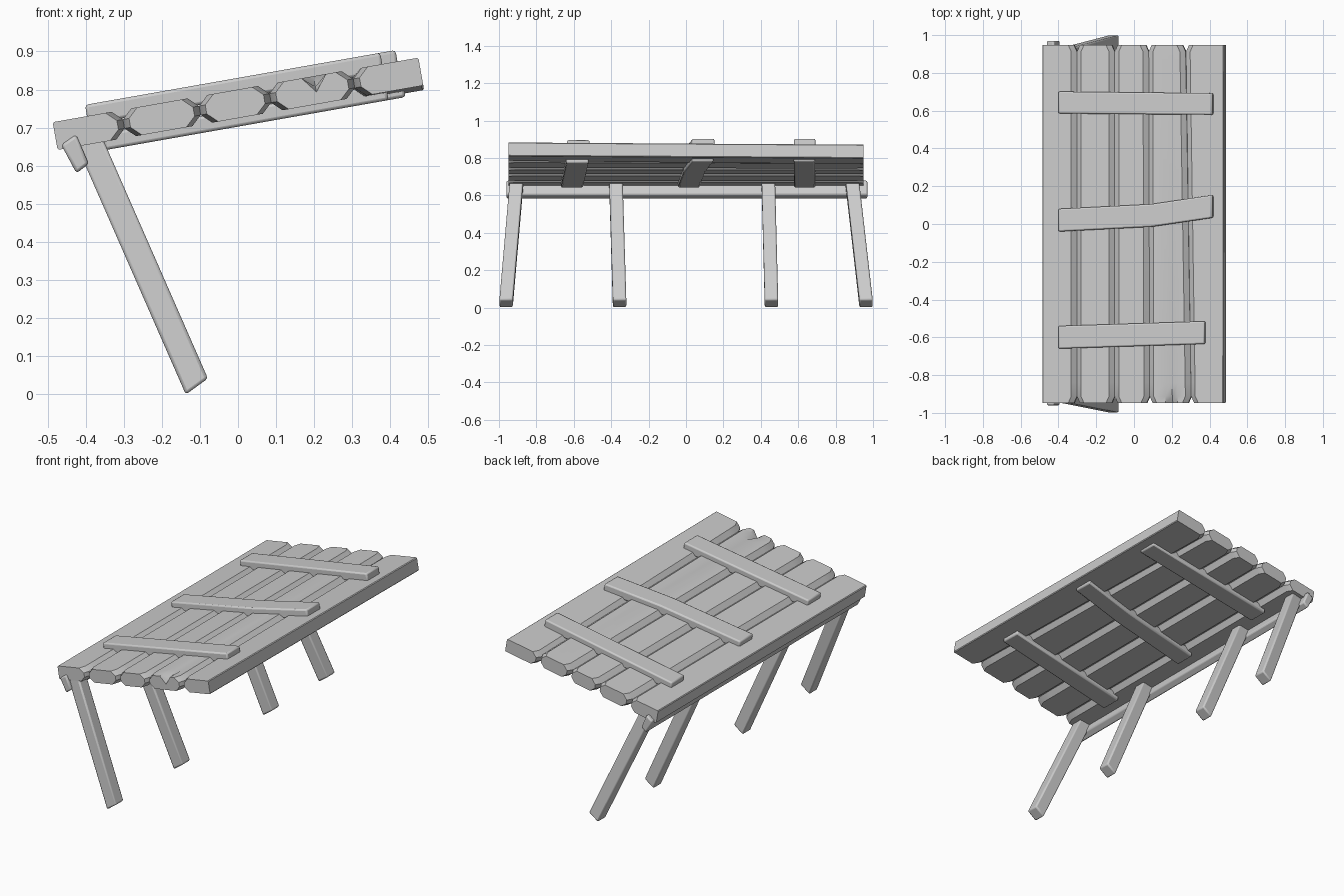
import bpy, bmesh, math
from mathutils import Vector

cube = bpy.data.objects.get("Cube")
if cube:
    bpy.data.objects.remove(cube, do_unlink=True)

wood = bpy.data.materials.new("weathered_grey_wood")
wood.use_nodes = True
GREY = (0.6, 0.6, 0.6, 1)
wood.diffuse_color = GREY
shader = wood.node_tree.nodes["Principled BSDF"]
shader.inputs["Base Color"].default_value = GREY
shader.inputs["Roughness"].default_value = 0.8

SLOPE = math.radians(10)
MID_Z = 0.7625
HALF = 0.037      # half thickness of the roof boards


def on_slope(x, y, w):
    """Point above x on the sloped roof plane, raised w along its normal."""
    return Vector((x - w * math.sin(SLOPE), y,
                   MID_Z + x * math.tan(SLOPE) + w * math.cos(SLOPE)))


def loft(name, rings, bevel=0.0, angle=50):
    """Skin a row of matching rings and cap both ends."""
    bm = bmesh.new()
    loops = [[bm.verts.new(p) for p in ring] for ring in rings]
    n = len(loops[0])
    for a, b in zip(loops, loops[1:]):
        for i in range(n):
            j = (i + 1) % n
            bm.faces.new((a[i], a[j], b[j], b[i]))
    bm.faces.new(loops[0])
    bm.faces.new(loops[-1])
    bmesh.ops.recalc_face_normals(bm, faces=bm.faces)
    mesh = bpy.data.meshes.new(name)
    bm.to_mesh(mesh)
    bm.free()
    mesh.materials.append(wood)
    obj = bpy.data.objects.new(name, mesh)
    bpy.context.collection.objects.link(obj)
    if bevel:
        mod = obj.modifiers.new("soft_edges", "BEVEL")
        mod.width, mod.segments = bevel, 2
    bpy.ops.object.select_all(action="DESELECT")
    obj.select_set(True)
    bpy.context.view_layer.objects.active = obj
    bpy.ops.object.shade_smooth_by_angle(angle=math.radians(angle))
    return obj


# Roof boards: chamfered sides meeting at a thin waist, nicked at the ends
front_seams = [-0.48, -0.30, -0.10, 0.085, 0.305, 0.48]
back_seams = [-0.48, -0.30, -0.10, 0.08, 0.275, 0.48]
stations = [(-0.948, 0.016, 0.042), (-0.912, 0, 0.028), (-0.84, 0, 0),
            (0.912, 0, 0), (0.948, 0.016, 0)]
LAST = len(front_seams) - 2


def board_ring(k, y, inset, crack):
    t = (y + 0.948) / 1.896
    left, right = (front_seams[i] * (1 - t) + back_seams[i] * t
                   for i in (k, k + 1))
    # outer edges stay nearly square, inner edges are deeply chamfered
    gl, wl, il = (0.004, HALF - 0.004, 0) if k == 0 else (0.026, 0.012, inset)
    gr, wr, ir = (0.004, HALF - 0.004, 0) if k == LAST else (0.026, 0.012, inset)
    left, right = left + il, right - ir
    mid = (left + right) / 2 + 0.01
    dip = crack if k == 3 else 0
    drop = -0.012 * t if k == LAST else 0
    outline = [(left, wl), (left + gl, HALF), (mid - 0.032, HALF),
               (mid, HALF - dip), (mid + 0.032, HALF), (right - gr, HALF),
               (right, wr), (right, -wr), (right - gr, -HALF),
               (left + gl, -HALF), (left, -wl)]
    return [on_slope(x, y, w + drop) for x, w in outline]


for k in range(LAST + 1):
    loft(f"roof_board_{k + 1}", [board_ring(k, *s) for s in stations], angle=40)


# Cross battens, above and below the boards: (x, y centre, half width)
def batten(name, path, low, high):
    rings = [[on_slope(x, y + s * half, w)
              for s, w in ((-1, low), (1, low), (1, high), (-1, high))]
             for x, y, half in path]
    loft(name, rings, bevel=0.008)


top_battens = {
    "front": [(-0.39, -0.60, 0.06), (0.385, -0.575, 0.06)],
    "middle": [(-0.39, 0.02, 0.06), (0.1, 0.045, 0.06), (0.425, 0.093, 0.06)],
    "back": [(-0.39, 0.643, 0.058), (0.425, 0.635, 0.057)],
}
under_battens = {
    "front": [(-0.36, -0.61, 0.06), (0.385, -0.58, 0.06)],
    "middle": [(-0.36, 0.015, 0.058), (0.1, 0.045, 0.058), (0.43, 0.09, 0.058)],
    "back": [(-0.36, 0.635, 0.057), (0.43, 0.633, 0.057)],
}
for place, path in top_battens.items():
    batten(f"top_batten_{place}", path, 0.015, 0.067)
for place, path in under_battens.items():
    batten(f"under_batten_{place}", path, -0.059, -0.015)

# Long beam under the low edge, tilted like the legs
beam_corners = [(-0.464, 0.655), (-0.425, 0.682), (-0.392, 0.605), (-0.424, 0.58)]
loft("long_beam", [[Vector((x, y, z)) for x, z in beam_corners]
                   for y in (-0.96, 0.97)], bevel=0.008)

# Leaning legs with slanted feet: y at the top and at the foot
leg_spans = [(-0.905, -0.962), (-0.375, -0.355), (0.44, 0.457), (0.888, 0.963)]
cut = Vector((0.029, 0, 0.021))
side = Vector((0, 0.036, 0))
for i, (y_top, y_foot) in enumerate(leg_spans):
    centres = Vector((-0.395, y_top, 0.675)), Vector((-0.108, y_foot, 0.0205))
    rings = [[c - cut - side, c + cut - side, c + cut + side, c - cut + side]
             for c in centres]
    loft(f"leg_{i + 1}", rings, bevel=0.008)
